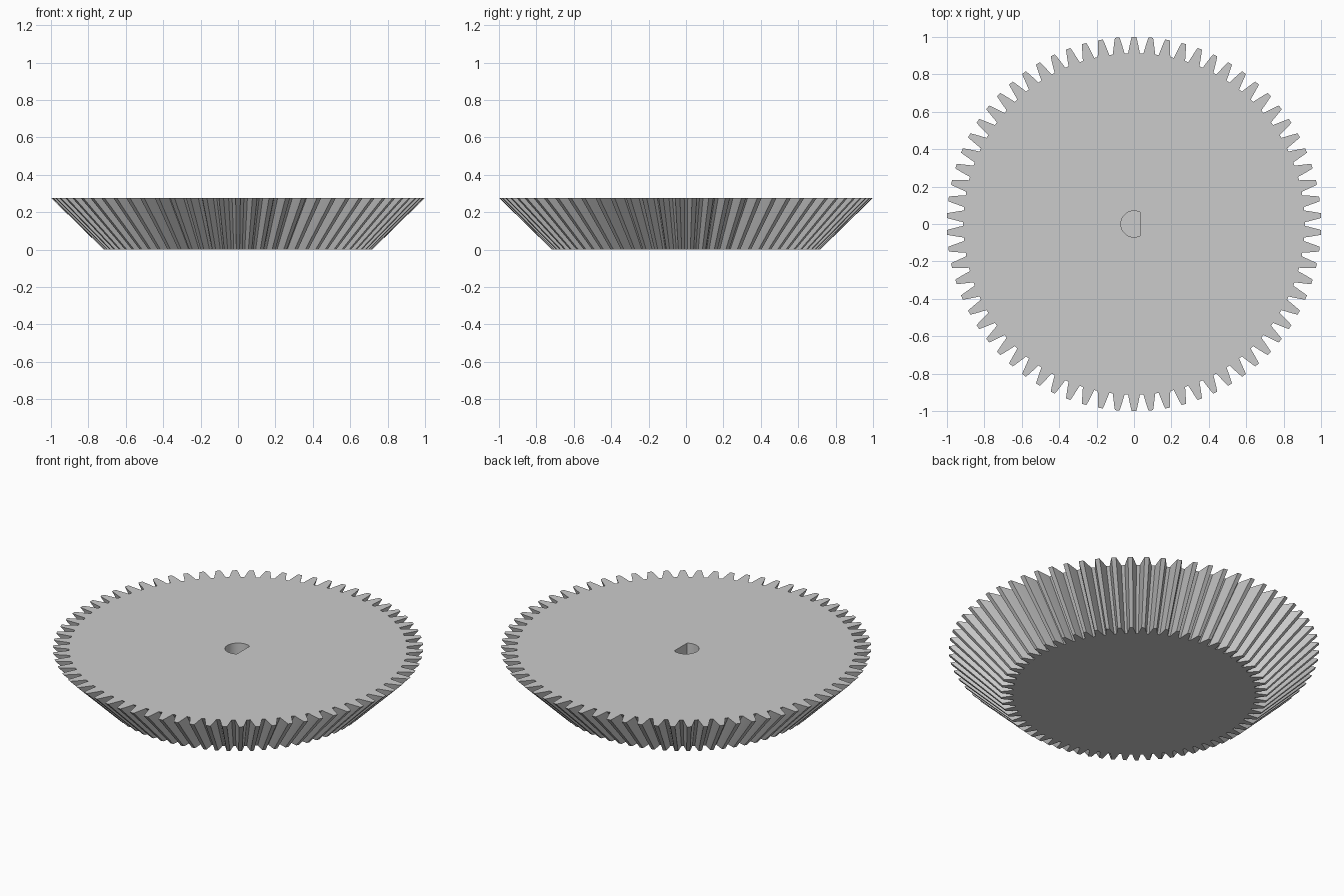
import bpy
import bmesh
from math import sin, cos, tau, pi, acos

cube = bpy.data.objects.get("Cube")
if cube:
    bpy.data.objects.remove(cube, do_unlink=True)

TEETH = 70
HEIGHT = 0.277
BOTTOM_SCALE = 0.717
HOLE_RADIUS = 0.07
HOLE_FLAT = 0.035
HOLE_FLOOR = 0.12

# One tooth flank from root to tip: radius and half width
FLANK = [(0.912, 0.0315), (0.935, 0.027), (0.961, 0.0215), (0.982, 0.017), (1.0, 0.0125)]

grey = bpy.data.materials.new("plain grey")
grey.use_nodes = True
colour = (0.6, 0.6, 0.6, 1)
grey.diffuse_color = colour
grey.node_tree.nodes["Principled BSDF"].inputs["Base Color"].default_value = colour


def gear_outline():
    """Closed outline of the large end, counter-clockwise."""
    points = []
    tooth = [(r, -w) for r, w in FLANK] + [(r, w) for r, w in reversed(FLANK)]
    for i in range(TEETH):
        a = tau * (i + 0.5) / TEETH
        for r, w in tooth:
            points.append((r * cos(a) - w * sin(a), r * sin(a) + w * cos(a)))
    return points


def d_outline(steps=40):
    """Round shaft hole with one flat on the +x side."""
    start = acos(HOLE_FLAT / HOLE_RADIUS)
    sweep = tau - 2 * start
    angles = [start + sweep * i / steps for i in range(steps + 1)]
    return [(HOLE_RADIUS * cos(a), HOLE_RADIUS * sin(a)) for a in angles]


def ring(bm, outline, z, scale=1.0):
    return [bm.verts.new((x * scale, y * scale, z)) for x, y in outline]


def wall(bm, lower, upper):
    n = len(lower)
    for i in range(n):
        j = (i + 1) % n
        bm.faces.new((lower[i], lower[j], upper[j], upper[i]))


def loop_edges(bm, verts):
    return [bm.edges.get((v, verts[i - 1])) for i, v in enumerate(verts)]


bm = bmesh.new()

# Tapered toothed rim and flat underside
teeth = gear_outline()
bottom = ring(bm, teeth, 0, BOTTOM_SCALE)
top = ring(bm, teeth, HEIGHT)
wall(bm, bottom, top)
bm.faces.new(bottom[::-1])

# Blind shaft hole
hole = d_outline()
hole_top = ring(bm, hole, HEIGHT)
hole_floor = ring(bm, hole, HOLE_FLOOR)
wall(bm, hole_top, hole_floor)
bm.faces.new(hole_floor)

# Top face around the hole
bmesh.ops.triangle_fill(bm, use_beauty=True, normal=(0, 0, 1),
                        edges=loop_edges(bm, top) + loop_edges(bm, hole_top))
bmesh.ops.recalc_face_normals(bm, faces=bm.faces)

mesh = bpy.data.meshes.new("bevel_gear")
bm.to_mesh(mesh)
bm.free()
mesh.materials.append(grey)
gear = bpy.data.objects.new("bevel_gear", mesh)
bpy.context.collection.objects.link(gear)

bpy.ops.object.select_all(action="DESELECT")
gear.select_set(True)
bpy.context.view_layer.objects.active = gear
bpy.ops.object.shade_smooth_by_angle(angle=pi / 6)
